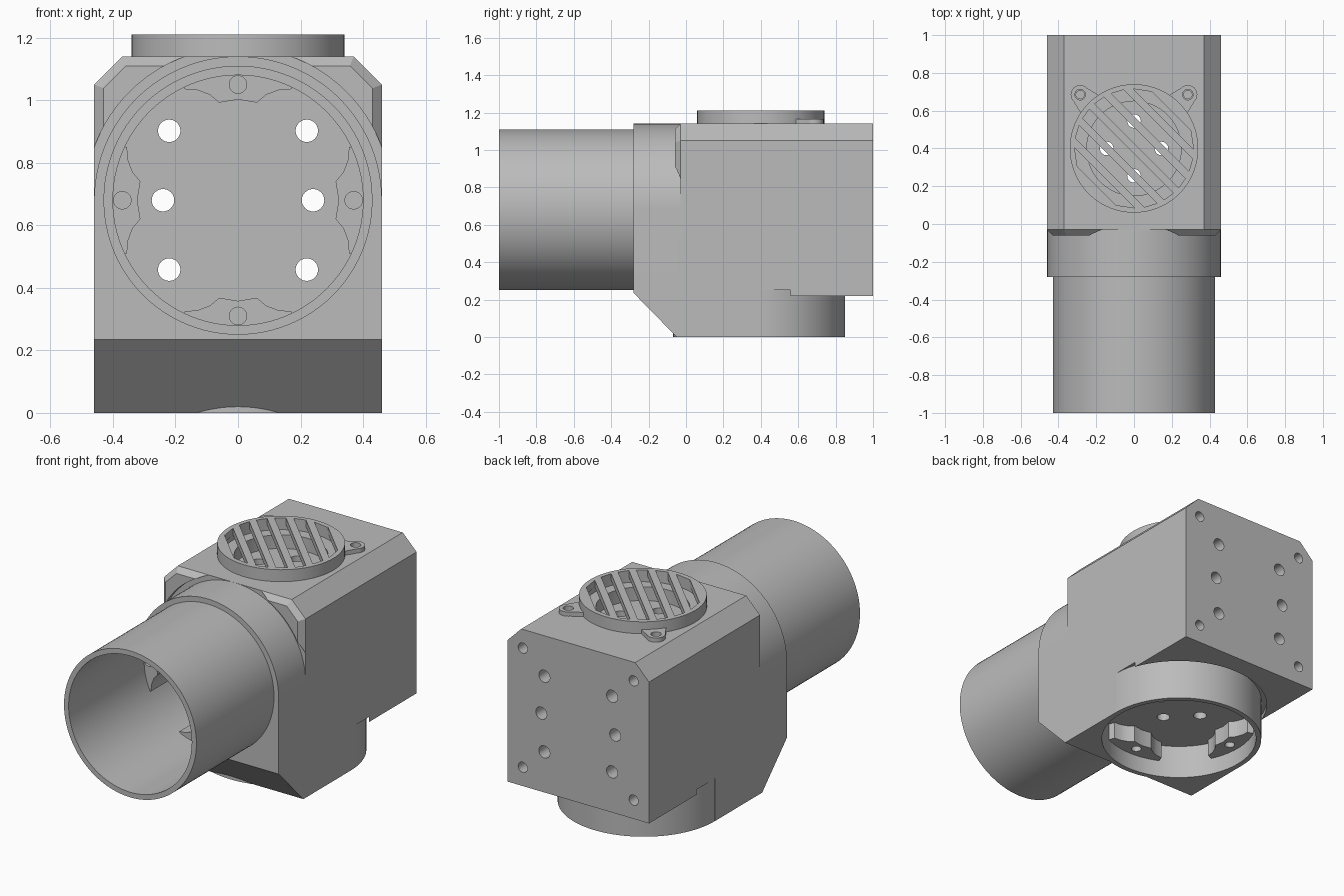
import bpy, bmesh
from math import sin, cos, pi, radians, sqrt

if "Cube" in bpy.data.objects:
    bpy.data.objects.remove(bpy.data.objects["Cube"], do_unlink=True)

grey = bpy.data.materials.new("plain grey")
grey.use_nodes = True
grey.diffuse_color = (0.5, 0.5, 0.5, 1)
grey.node_tree.nodes["Principled BSDF"].inputs["Base Color"].default_value = (0.5, 0.5, 0.5, 1)

PLACE = {"X": lambda a, b, d: (d, a, b),
         "Y": lambda a, b, d: (a, d, b),
         "Z": lambda a, b, d: (a, b, d)}


def loft(name, sections, axis):
    """Join equal-length outlines, each given as (points, depth)."""
    bm = bmesh.new()
    rings = [[bm.verts.new(PLACE[axis](a, b, d)) for a, b in pts] for pts, d in sections]
    bm.faces.new(rings[0])
    bm.faces.new(rings[-1])
    for lo, hi in zip(rings, rings[1:]):
        for i in range(len(lo)):
            j = (i + 1) % len(lo)
            bm.faces.new((lo[i], lo[j], hi[j], hi[i]))
    bmesh.ops.recalc_face_normals(bm, faces=bm.faces)
    me = bpy.data.meshes.new(name)
    bm.to_mesh(me)
    bm.free()
    me.materials.append(grey)
    ob = bpy.data.objects.new(name, me)
    bpy.context.collection.objects.link(ob)
    return ob


def prism(name, pts, d0, d1, axis):
    return loft(name, [(pts, d0), (pts, d1)], axis)


def arc(a, b, r, start=0, end=360, n=96):
    full = end - start == 360
    steps = n if full else n + 1
    return [(a + r * cos(radians(start + (end - start) * i / n)),
             b + r * sin(radians(start + (end - start) * i / n))) for i in range(steps)]


def rod(name, a, b, r, d0, d1, axis, n=96):
    return prism(name, arc(a, b, r, n=n), d0, d1, axis)


def combine(target, tool, operation="DIFFERENCE"):
    """Apply a boolean and discard the tool."""
    mod = target.modifiers.new("combine", "BOOLEAN")
    mod.operation, mod.solver, mod.object = operation, "EXACT", tool
    bpy.context.view_layer.update()
    result = bpy.data.meshes.new_from_object(
        target.evaluated_get(bpy.context.evaluated_depsgraph_get()))
    target.modifiers.clear()
    target.data = result
    bpy.data.objects.remove(tool, do_unlink=True)


W, PZ, CY, GY = 0.46, 0.68, 0.39, 0.4   # half width, pipe height, cup and grille centres
parts = []


# Main block with chamfered top edges and a bevelled front
def block_outline(i):
    return [(-W + i, 0.22), (W - i, 0.22), (W - i, 1.05 - i * 0.4), (0.37 - i * 0.4, 1.14 - i),
            (-0.37 + i * 0.4, 1.14 - i), (-W + i, 1.05 - i * 0.4)]


body = loft("body", [(block_outline(0.03), -0.06), (block_outline(0), -0.03),
                     (block_outline(0), 1)], "Y")
parts.append(body)

# Clearance grooves beside the cup and the collar
combine(body, rod("groove", 0, CY, 0.49, -0.1, 0.25, "Z"))
combine(body, rod("groove", 0, PZ, 0.49, -0.2, -0.03, "Y"))

# Front collar, sloping lower front and round bottom cup
collar = arc(0, PZ, W, 0, 180, 64) + [(-W, 0.235), (W, 0.235)]
combine(body, prism("collar", collar, -0.28, 0.02, "Y"), "UNION")
slope = [(-0.28, 0.235), (-0.05, 0), (CY, 0), (CY, 0.32), (-0.28, 0.32)]
combine(body, prism("slope", slope, -W, W, "X"), "UNION")
combine(body, rod("cup", 0, CY, W - 0.0005, 0, 0.3, "Z"), "UNION")

# Bores for the pipe, the cup and the recess below the grille
combine(body, rod("bore", 0, PZ, 0.425, -0.5, -0.02, "Y"))
combine(body, rod("bore", 0, CY, 0.43, -0.1, 0.2, "Z"))
combine(body, rod("bore", 0, GY, 0.25, 1.06, 1.3, "Z"))

# Drilled holes
for s in (-1, 1):
    for x, z in ((0.22, PZ + 0.222), (0.24, PZ), (0.22, PZ - 0.222)):
        combine(body, rod("drill", s * x, z, 0.036, -0.1, 1.1, "Y", 24))
    for z in (PZ - 0.35, PZ + 0.35):
        combine(body, rod("drill", s * 0.36, z, 0.03, 0.9, 1.1, "Y", 24))
    combine(body, rod("drill", s * 0.145, GY, 0.036, 0.1, 1.2, "Z", 24))
    combine(body, rod("drill", 0, GY + s * 0.145, 0.036, 0.1, 1.2, "Z", 24))

# Inlet pipe
pipe = rod("inlet_pipe", 0, PZ, 0.43, -1, -0.04, "Y")
combine(pipe, rod("bore", 0, PZ, 0.40, -1.1, 0.1, "Y"))
parts.append(pipe)


# Scalloped locking lugs with pin holes, four in each socket
def lugs(name, a, b, rim, d0, d1, axis, pin0, pin1):
    inner = [(0.17, 0.355), (0.13, 0.352), (0.09, 0.337), (0.06, 0.312), (0, 0.322)]
    inner = inner + [(-x, y) for x, y in inner[-2::-1]]
    outline = arc(0, 0, rim, 115, 65, 12) + inner
    for k in range(4):
        c, s = cos(k * pi / 2), sin(k * pi / 2)
        lug = prism(f"{name}_{k + 1}", [(a + c * x - s * y, b + s * x + c * y) for x, y in outline],
                    d0, d1, axis)
        combine(lug, rod("pin", a - s * 0.37, b + c * 0.37, 0.028, pin0, pin1, axis, 24))
        parts.append(lug)


lugs("pipe_lug", 0, PZ, 0.41, -0.3, -0.01, "Y", -0.4, -0.2)
lugs("cup_lug", 0, CY, 0.44, 0.1, 0.21, "Z", 0.0, 0.15)

# Round grille with diagonal slots
grille = rod("grille", 0, GY, 0.34, 1.135, 1.21, "Z")
combine(grille, rod("hollow", 0, GY, 0.315, 1.1, 1.17, "Z"))
h = sqrt(0.5)
for p in (-0.25, -0.15, -0.05, 0.05, 0.15, 0.25):
    slot = []
    for q, side in ((p - 0.03, -1), (p - 0.03, 1), (p + 0.03, 1), (p + 0.03, -1)):
        t = side * sqrt(0.315 ** 2 - q ** 2)
        slot.append((h * (q + t), GY + h * (q - t)))
    combine(grille, prism("slot", slot, 1.15, 1.3, "Z"))
parts.append(grille)

# Grille mounting ears
for s, label in ((1, "left"), (-1, "right")):
    ear = arc(0, 0, 0.05, -90, 90, 24) + [(-0.1, 0.075), (-0.1, -0.075)]
    pts = [(s * (0.285 + h * (u - v)), 0.685 + h * (u + v)) for u, v in ear]
    ob = prism(f"{label}_grille_ear", pts, 1.135, 1.165, "Z")
    combine(ob, rod("screw", s * 0.285, 0.685, 0.028, 1.0, 1.3, "Z", 24))
    combine(ob, rod("hollow", 0, GY, 0.33, 1.0, 1.3, "Z"))
    combine(body, rod("screw", s * 0.285, 0.685, 0.022, 1.0, 1.3, "Z", 24))
    parts.append(ob)

# Smooth curved walls, keep edges sharp
bpy.ops.object.select_all(action="DESELECT")
for ob in parts:
    ob.select_set(True)
bpy.context.view_layer.objects.active = body
bpy.ops.object.shade_smooth_by_angle(angle=radians(25))
